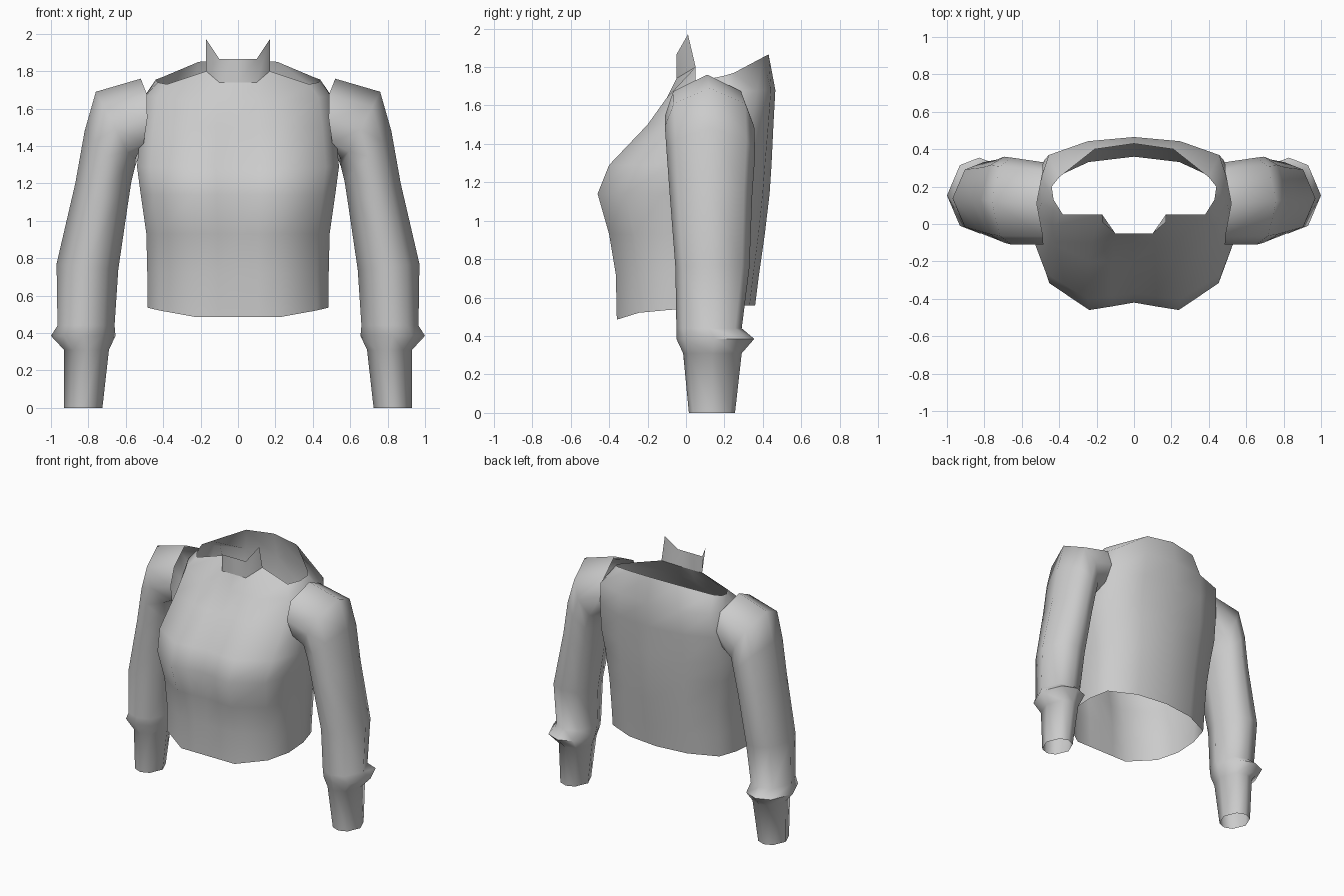
import bpy
import bmesh
import math

if "Cube" in bpy.data.objects:
    bpy.data.objects.remove(bpy.data.objects["Cube"], do_unlink=True)

cloth = bpy.data.materials.new("grey_cloth")
cloth.use_nodes = True
GREY = (0.6, 0.6, 0.6, 1)
cloth.diffuse_color = GREY
cloth.node_tree.nodes["Principled BSDF"].inputs["Base Color"].default_value = GREY


def loft(name, rows, closed):
    """Skin consecutive rows of points into one open, smooth shell."""
    bm = bmesh.new()
    grid = [[bm.verts.new(p) for p in row] for row in rows]
    for low, high in zip(grid, grid[1:]):
        n = len(low)
        for i in range(n if closed else n - 1):
            j = (i + 1) % n
            bm.faces.new((low[i], low[j], high[j], high[i]))
    bmesh.ops.remove_doubles(bm, verts=bm.verts, dist=0.0005)
    bmesh.ops.recalc_face_normals(bm, faces=bm.faces)
    mesh = bpy.data.meshes.new(name)
    bm.to_mesh(mesh)
    bm.free()
    mesh.materials.append(cloth)
    obj = bpy.data.objects.new(name, mesh)
    bpy.context.collection.objects.link(obj)
    bpy.ops.object.select_all(action="DESELECT")
    obj.select_set(True)
    bpy.context.view_layer.objects.active = obj
    bpy.ops.object.shade_smooth_by_angle(angle=math.radians(80))
    return obj


def both_sides(half):
    """Extend a half row, listed from the centre front, round the body."""
    return half + [(-x, y, z) for x, y, z in reversed(half[1:-1])]


# Torso: cross-section as fractions of half width and of depth
section = [(0, 0), (.22, 0), (.46, 0), (.87, .16), (1, .38),
           (1, .62), (.92, .83), (.5, .96), (0, 1)]
# front z, back z, half width, front y, back y, centre dent
levels = [(.485, .56, .485, -.36, .36, 0),
          (.72, .72, .485, -.365, .38, 0),
          (.93, .93, .49, -.40, .41, .02),
          (1.14, 1.14, .52, -.46, .435, .04),
          (1.29, 1.29, .54, -.40, .445, .03),
          (1.5, 1.5, .52, -.2, .455, 0),
          (1.64, 1.68, .495, -.1, .465, 0)]
rows = []
for zf, zb, w, yf, yb, dent in levels:
    half = []
    for i, (fx, fy) in enumerate(section):
        y = yf + (yb - yf) * fy + dent * max(0, 1 - i / 2)
        half.append((fx * w, y, zf + (zb - zf) * fy ** .4))
    rows.append(both_sides(half))

# Neckline
neck = [(0, -.05, 1.74), (.10, -.05, 1.74), (.17, .05, 1.80),
        (.38, .05, 1.73), (.43, .13, 1.74), (.44, .20, 1.755),
        (.40, .25, 1.77), (.21, .40, 1.85), (0, .43, 1.865)]
rows.append(both_sides(neck))
loft("torso", rows, True)

# Standing collar with a raised point at each end
base = [(-x, y, z) for x, y, z in reversed(neck[1:3])] + neck[:3]
top = [(-.17, .01, 1.97), (-.10, -.05, 1.865), (0, -.05, 1.865),
       (.10, -.05, 1.865), (.17, .01, 1.97)]
loft("collar", [base, top], False)

# Sleeves: outer x, z; inner x, z; front y, back y
sleeve = [(.52, 1.76, .55, 1.33, -.11, .33),
          (.76, 1.69, .55, 1.29, -.11, .355),
          (.82, 1.48, .57, 1.21, -.10, .36),
          (.87, 1.20, .59, 1.08, -.085, .345),
          (.97, .77, .64, .74, -.055, .33),
          (.965, .44, .66, .44, -.05, .29),
          (1.0, .385, .655, .385, -.05, .355),
          (.93, .31, .69, .31, -.015, .29),
          (.93, 0, .725, 0, .015, .255)]
ring = [(1, 0), (.6, .8), (0, 1), (-.6, .8),
        (-1, 0), (-.6, -.8), (0, -1), (.6, -.8)]
for name, side in (("left_sleeve", 1), ("right_sleeve", -1)):
    rows = []
    for k, (xo, zo, xi, zi, yf, yb) in enumerate(sleeve):
        row = []
        for u, v in ring:
            t = (u + 1) / 2
            x = xi + (xo - xi) * t
            if k == 0:  # armhole curves in towards the neck
                x -= .05 * abs(v)
            row.append((side * x, (yf + yb) / 2 + (yb - yf) / 2 * v,
                        zi + (zo - zi) * t))
        rows.append(row)
    loft(name, rows, True)
